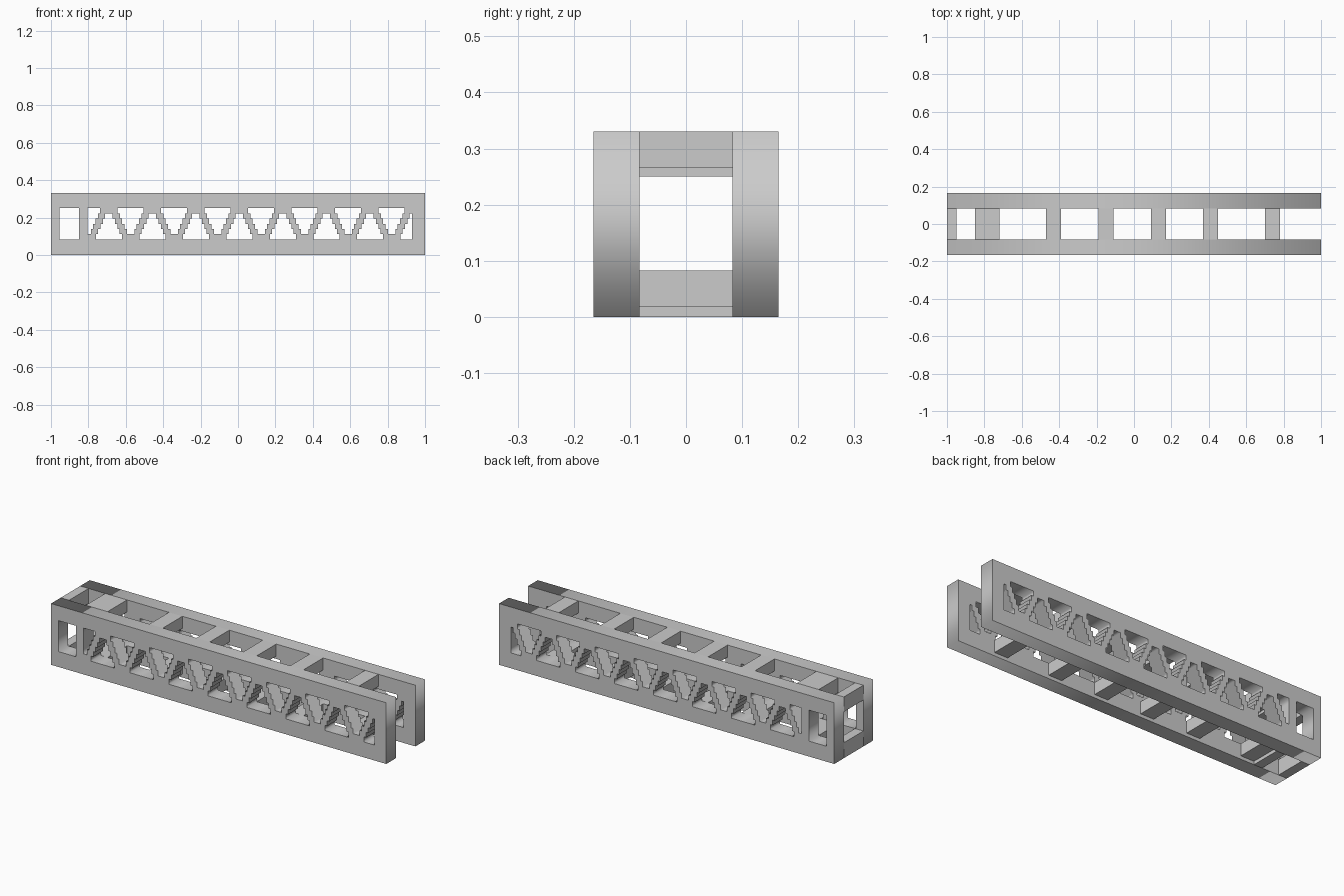
import bpy
import math

if "Cube" in bpy.data.objects:
    bpy.data.objects.remove(bpy.data.objects["Cube"])

HEIGHT, OUTER, INNER = 0.33, 0.165, 0.083     # girder height, outer and inner half widths
LOW, HIGH = 0.083, 0.25                       # window sill and head
STEP = (HIGH - LOW) / 6                       # height of one stair step
HALF_WIDTHS = [0.07, 0.0575, 0.045, 0.0325, 0.02]
PITCH = 0.2325


def box(name, x0, x1, y0, y1, z0, z1):
    bpy.ops.mesh.primitive_cube_add(size=1, location=((x0 + x1) / 2, (y0 + y1) / 2, (z0 + z1) / 2))
    ob = bpy.context.object
    ob.name = name
    ob.scale = (x1 - x0, y1 - y0, z1 - z0)
    return ob


def rect(x0, x1, z0, z1):
    return [(x0, z0), (x1, z0), (x1, z1), (x0, z1)]


def stepped_hole(cx, upright):
    """Stair-stepped triangle, clipped to the lattice panel."""
    right = []
    for i, w in enumerate(HALF_WIDTHS):
        right += [(w, i * STEP), (w, (i + 1) * STEP)]
    pts = right + [(-x, z) for x, z in reversed(right)]
    return [(min(max(cx + x, -0.805), 0.93), LOW + z if upright else HIGH - z) for x, z in pts]


def side_wall(name, y):
    outlines = [rect(-1, 1, 0, HEIGHT), rect(-0.955, -0.85, LOW, HIGH)]
    for i in range(8):
        outlines.append(stepped_hole(-0.69 + i * PITCH, True))
        outlines.append(stepped_hole(-0.8065 + i * PITCH, False))
    cu = bpy.data.curves.new(name, 'CURVE')
    cu.dimensions = '2D'
    cu.fill_mode = 'BOTH'
    cu.extrude = (OUTER - INNER) / 2
    for pts in outlines:
        sp = cu.splines.new('POLY')
        sp.points.add(len(pts) - 1)
        for p, (x, z) in zip(sp.points, pts):
            p.co = (x, z, 0, 1)
        sp.use_cyclic_u = True
    ob = bpy.data.objects.new(name, cu)
    bpy.context.collection.objects.link(ob)
    ob.location.y = y
    ob.rotation_euler.x = math.pi / 2
    bpy.ops.object.select_all(action='DESELECT')
    ob.select_set(True)
    bpy.context.view_layer.objects.active = ob
    bpy.ops.object.convert(target='MESH')


# Lattice side walls
side_wall("front_lattice_wall", -(OUTER + INNER) / 2)
side_wall("back_lattice_wall", (OUTER + INNER) / 2)

# Closed end cage: full-depth rails above and below
for x0, x1 in [(-1, -0.95), (-0.85, -0.80)]:
    box("end_rail_top", x0, x1, -INNER, INNER, HIGH, HEIGHT)
    box("end_rail_bottom", x0, x1, -INNER, INNER, 0, LOW)

# Cross bars joining the walls, the lower ones slightly recessed
for x in [-0.80, -0.47, -0.19, 0.09, 0.37, 0.70]:
    box("cross_bar_top", x, x + 0.08, -INNER, INNER, 0.265, HEIGHT)
    box("cross_bar_bottom", x, x + 0.08, -INNER, INNER, 0.018, LOW)
